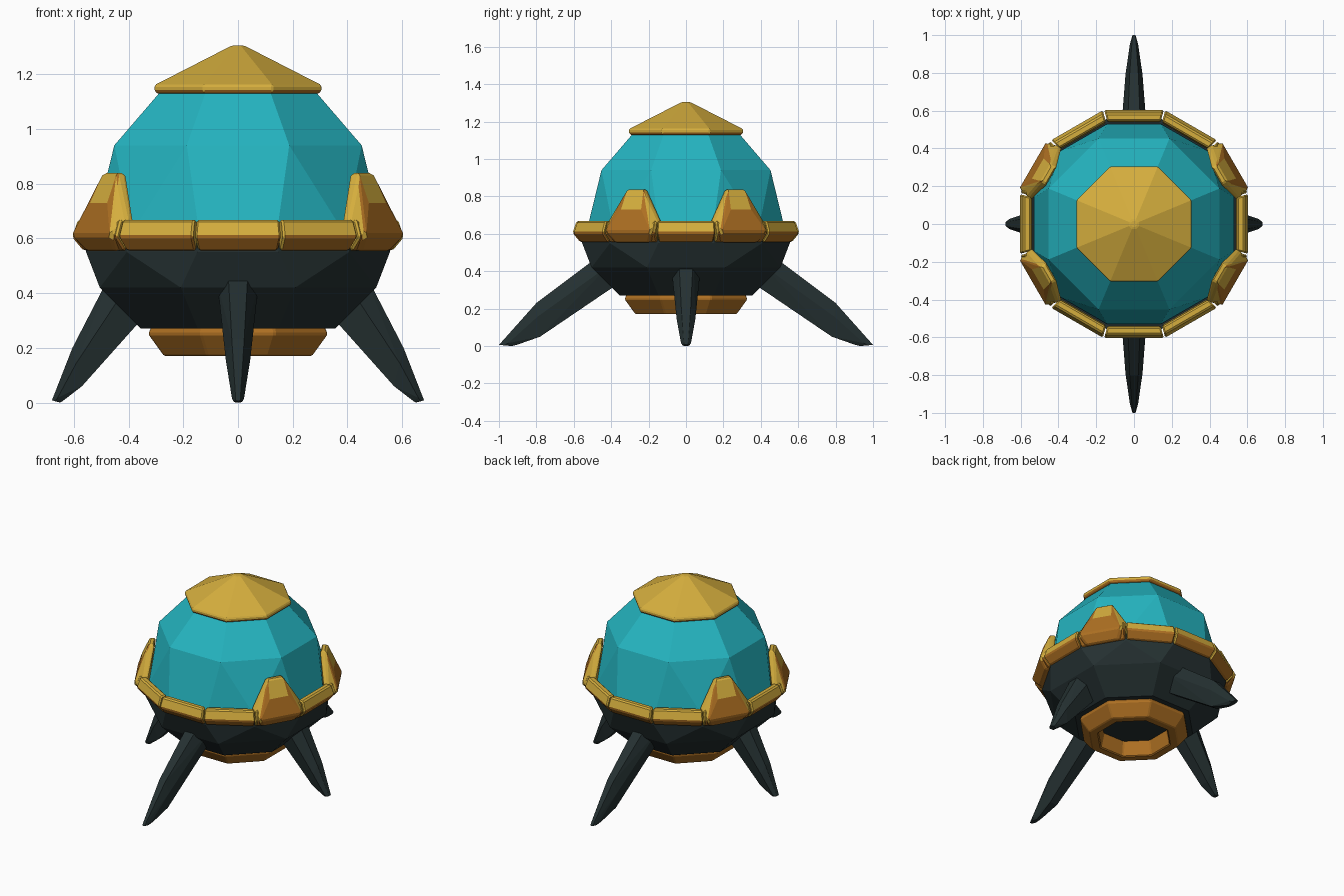
import bpy, bmesh, math
from mathutils import Vector, Matrix

if "Cube" in bpy.data.objects:
    bpy.data.objects.remove(bpy.data.objects["Cube"])


def mat(name, rgb):
    m = bpy.data.materials.new(name)
    m.diffuse_color = (*rgb, 1)
    m.use_nodes = True
    m.node_tree.nodes["Principled BSDF"].inputs["Base Color"].default_value = m.diffuse_color
    return m


GOLD = mat("gold", (0.66, 0.42, 0.047))
BRONZE = mat("bronze", (0.42, 0.16, 0.016))
TEAL = mat("teal glass", (0.018, 0.46, 0.53))
DARK = mat("dark hull", (0.018, 0.030, 0.031))


def polygon(n, apothem, z):
    """Regular polygon with flat sides facing the x and y axes."""
    r = apothem / math.cos(math.pi / n)
    return [Vector((r * math.cos(math.pi * (2 * k + 1) / n),
                    r * math.sin(math.pi * (2 * k + 1) / n), z)) for k in range(n)]


def finish(name, bm, mats, bevel=0.0, rule=None, angle=0.0):
    bmesh.ops.recalc_face_normals(bm, faces=bm.faces)
    bm.normal_update()
    if rule:
        for f in bm.faces:
            f.material_index = 1 if rule(f) else 0
    me = bpy.data.meshes.new(name)
    bm.to_mesh(me)
    bm.free()
    for m in mats:
        me.materials.append(m)
    ob = bpy.data.objects.new(name, me)
    bpy.context.collection.objects.link(ob)
    ob.rotation_euler.z = angle
    if bevel:
        b = ob.modifiers.new("edge bevel", 'BEVEL')
        b.width = bevel
        b.segments = 1
        b.limit_method = 'ANGLE'
        b.angle_limit = math.radians(25)
    return ob


def solid(name, pts, mats, bevel=0.0, rule=None, angle=0.0):
    """Convex faceted solid wrapped round the given points."""
    bm = bmesh.new()
    for p in pts:
        bm.verts.new(p)
    res = bmesh.ops.convex_hull(bm, input=bm.verts[:])
    junk = [v for v in bm.verts if not v.link_faces]
    bmesh.ops.delete(bm, geom=junk, context='VERTS')
    bmesh.ops.dissolve_limit(bm, angle_limit=math.radians(1), verts=bm.verts[:], edges=bm.edges[:])
    return finish(name, bm, mats, bevel, rule, angle)


def stack(*levels):
    return [p for lv in levels for p in polygon(*lv)]


def facing_down(f):
    return f.normal.z < -0.3


# Glass dome: twelve-sided at the collar, eight-sided above
solid("dome", stack((12, 0.53, 0.62), (8, 0.452, 0.94), (8, 0.28, 1.14)), [TEAL])

# Roof cap
solid("roof_cap", stack((8, 0.29, 1.127), (8, 0.305, 1.137), (8, 0.305, 1.16), (8, 0.022, 1.305)),
      [GOLD, BRONZE], 0.006, facing_down)

# Dark lower hull
solid("hull", stack((12, 0.555, 0.6), (12, 0.555, 0.55), (8, 0.505, 0.42), (8, 0.355, 0.27)), [DARK])

# Thruster ring under the hull, open in the middle
bm = bmesh.new()
loops = [[bm.verts.new(p) for p in polygon(8, a, z)] for a, z in
         ((0.315, 0.28), (0.328, 0.25), (0.27, 0.17), (0.215, 0.17), (0.195, 0.28))]
for a, b in zip(loops, loops[1:] + loops[:1]):
    for k in range(8):
        bm.faces.new((a[k], a[k - 1], b[k - 1], b[k]))
finish("thruster_ring", bm, [BRONZE], 0.006)

# Collar of twelve separate blocks
section = [(0.535, 0.56), (0.565, 0.555), (0.606, 0.605), (0.585, 0.668), (0.545, 0.668)]
t15 = math.tan(math.radians(15))
for k in range(12):
    pts = [Vector((r, s * (r * t15 - 0.004), z)) for r, z in section for s in (-1, 1)]
    solid(f"collar_block_{k + 1}", pts, [GOLD, BRONZE], 0.008, facing_down, math.radians(30 * k))


# Four raised claws on the collar
def claw_rule(f):
    low = f.calc_center_median().z < 0.74
    return facing_down(f) or (low and f.normal.x > 0.75)


claw = [(0.505, 0.05, 0.838), (0.54, 0.05, 0.838), (0.588, 0.062, 0.73), (0.622, 0.14, 0.61),
        (0.56, 0.157, 0.665), (0.535, 0.157, 0.665), (0.535, 0.14, 0.56), (0.58, 0.1, 0.553)]
for k, deg in enumerate((30, 150, 210, 330)):
    pts = [Vector((r, s * t, z)) for r, t, z in claw for s in (-1, 1)]
    solid(f"claw_{k + 1}", pts, [GOLD, BRONZE], 0.008, claw_rule, math.radians(deg))

# Landing legs: (upper point, lower point, half width) stations along each leg
long_leg = [((0.44, 0.50), (0.36, 0.335), 0.075), ((0.80, 0.23), (0.78, 0.05), 0.045),
            ((0.985, 0.02), (0.90, 0.008), 0.022), ((1.0, 0.006), (0.93, 0.0), 0.016)]
short_leg = [((0.45, 0.50), (0.32, 0.34), 0.08), ((0.605, 0.20), (0.57, 0.06), 0.05),
             ((0.672, 0.025), (0.64, 0.006), 0.027), ((0.68, 0.008), (0.65, 0.0), 0.02)]


def leg(name, stations, deg):
    pts = []
    for up, low, w in stations:
        u, l = Vector((up[0], 0, up[1])), Vector((low[0], 0, low[1]))
        for f, scale in ((0, 0.5), (0.4, 1.0), (1, 0.6)):
            for s in (-1, 1):
                pts.append(u.lerp(l, f) + Vector((0, s * w * scale, 0)))
    solid(name, pts, [DARK], 0, None, math.radians(deg))


leg("right_leg", short_leg, 0)
leg("back_leg", long_leg, 90)
leg("left_leg", short_leg, 180)
leg("front_leg", long_leg, 270)
